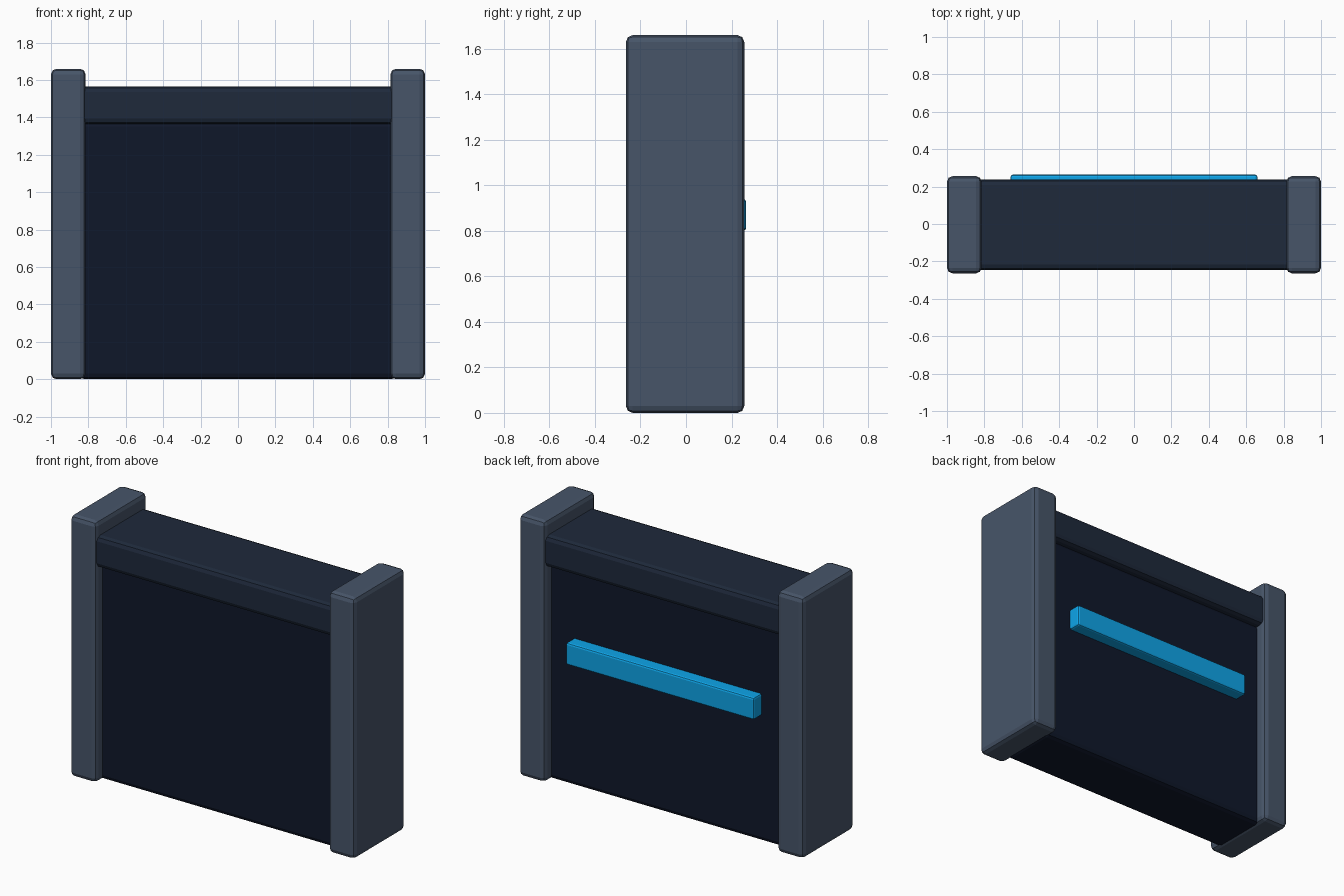
import bpy

if "Cube" in bpy.data.objects:
    bpy.data.objects.remove(bpy.data.objects["Cube"])


def material(name, hex_colour):
    def lin(c):
        c /= 255
        return c / 12.92 if c <= 0.04045 else ((c + 0.055) / 1.055) ** 2.4
    m = bpy.data.materials.new(name)
    m.diffuse_color = (*[lin(int(hex_colour[i:i + 2], 16)) for i in (0, 2, 4)], 1)
    m.use_nodes = True
    m.node_tree.nodes["Principled BSDF"].inputs["Base Color"].default_value = m.diffuse_color
    return m


def box(name, lo, hi, bevel, mat):
    """Bevelled box between two corners."""
    bpy.ops.mesh.primitive_cube_add(size=1, location=[(a + b) / 2 for a, b in zip(lo, hi)])
    ob = bpy.context.object
    ob.name = name
    ob.scale = [b - a for a, b in zip(lo, hi)]
    bpy.ops.object.transform_apply(location=False, rotation=False, scale=True)
    mod = ob.modifiers.new("Bevel", "BEVEL")
    mod.width = bevel
    mod.segments = 2
    ob.data.materials.append(mat)
    return ob


slate = material("slate", "475569")
dark = material("dark_slate", "1e293b")
navy = material("navy", "0f172a")
blue = material("bright_blue", "0ea5e9")

YC = -0.004  # body centre; the accent strip sticks out at the back

# End posts
for side, x in (("left", -1.0), ("right", 0.815)):
    box(side + "_post", (x, YC - 0.26, 0), (x + 0.185, YC + 0.26, 1.66), 0.03, slate)

# Main panel, recessed between the posts
box("panel", (-0.85, YC - 0.19, 0), (0.85, YC + 0.19, 1.38), 0.03, navy)

# Top rail
box("top_rail", (-0.85, YC - 0.242, 1.365), (0.85, YC + 0.242, 1.565), 0.03, dark)

# Accent strip on the back
box("accent_strip", (-0.66, 0.17, 0.80), (0.66, 0.264, 0.94), 0.012, blue)
